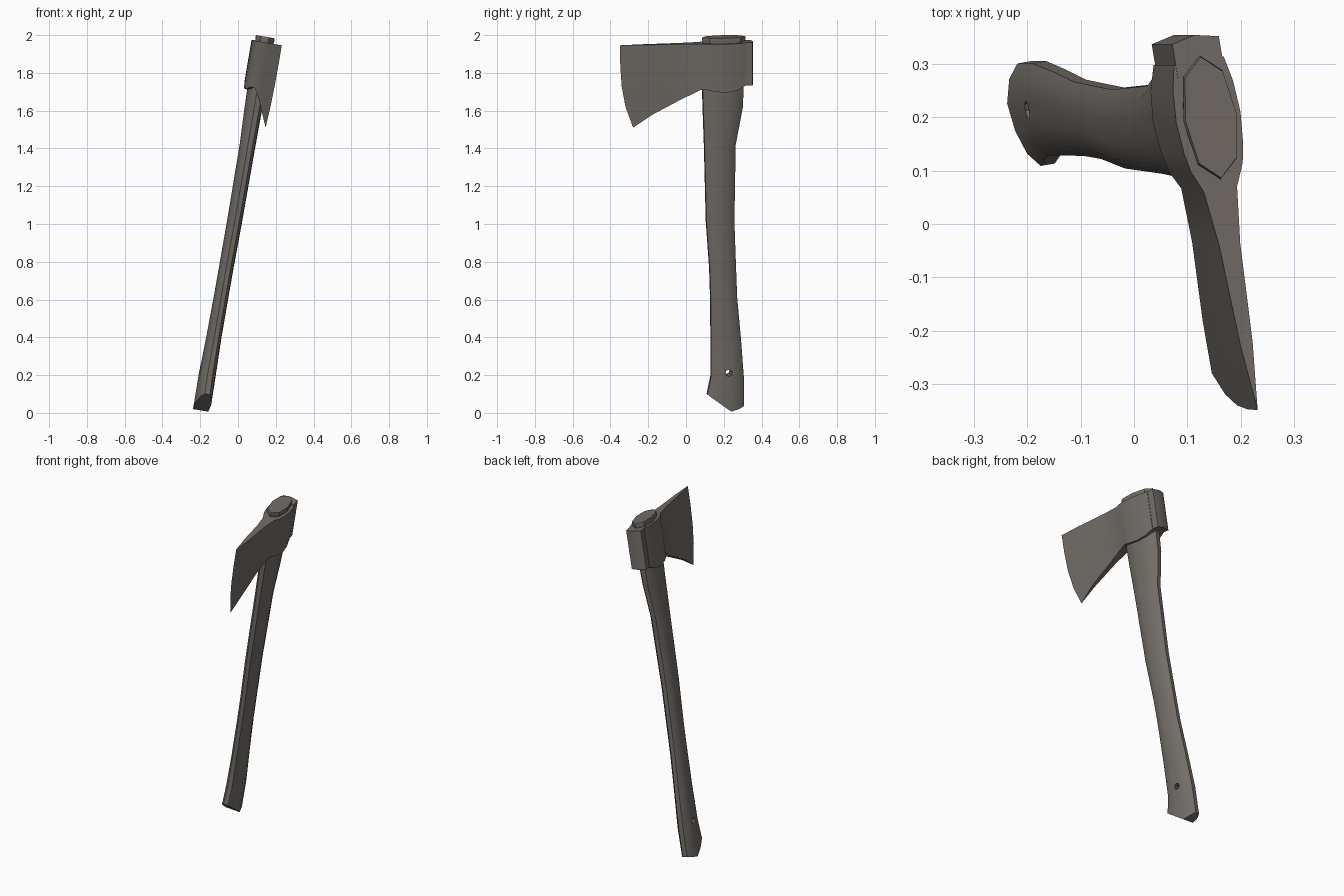
import bpy, bmesh, math
from mathutils import Matrix, Vector

if "Cube" in bpy.data.objects:
    bpy.data.objects.remove(bpy.data.objects["Cube"])

# The whole axe leans sideways and is turned slightly about its own axis
POSE = (Matrix.Translation((-0.194, 0.2, 0)) @ Matrix.Rotation(math.radians(9.65), 4, 'Y')
        @ Matrix.Rotation(math.radians(9.7), 4, 'Z'))

mat = bpy.data.materials.new("grey_brown")
mat.diffuse_color = (0.17, 0.152, 0.135, 1)
mat.use_nodes = True
mat.node_tree.nodes["Principled BSDF"].inputs["Base Color"].default_value = mat.diffuse_color


def loft(name, rings, cap_end=True):
    """Skin a list of rings, closing the ends with strips between opposite points."""
    bm = bmesh.new()
    rows = [[bm.verts.new(p) for p in r] for r in rings]
    n = len(rings[0])
    for a, b in zip(rows, rows[1:]):
        for k in range(n):
            m = (k + 1) % n
            bm.faces.new((a[k], a[m], b[m], b[k]))
    for r in [rows[0]] + ([rows[-1]] if cap_end else []):
        for k in range(n // 2 - 1):
            bm.faces.new((r[k], r[k + 1], r[n - 2 - k], r[n - 1 - k]))
    bmesh.ops.remove_doubles(bm, verts=bm.verts[:], dist=1e-5)
    bmesh.ops.recalc_face_normals(bm, faces=bm.faces[:])
    bm.transform(POSE)
    me = bpy.data.meshes.new(name)
    bm.to_mesh(me)
    bm.free()
    me.materials.append(mat)
    ob = bpy.data.objects.new(name, me)
    bpy.context.collection.objects.link(ob)
    return ob


def oval(z, y0, y1, hx, n=12, shift=0.5):
    """Rounded ring between y0 and y1; z is a height or a function of y."""
    out = []
    for k in range(n):
        a = 2 * math.pi * (k + shift) / n
        s = math.sin(a)
        x = hx * math.copysign(abs(s) ** 0.85, s)
        y = (y0 + y1) / 2 - (y1 - y0) / 2 * math.cos(a) / math.cos(math.pi * shift / n * 2)
        out.append(Vector((x, y, z(y) if callable(z) else z)))
    return out


def butt(y):
    """Angled end of the handle."""
    if y < 0.04:
        return 0.008 + 0.095 * (0.04 - y) / 0.13
    return 0.008 + 0.027 * (y - 0.04) / 0.065


# Handle
sections = [(butt, -.09, .105, .043), (.2, -.07, .105, .043), (.4, -.07, .09, .038),
            (.62, -.072, .07, .037), (.78, -.077, .064, .037), (1.03, -.095, .055, .038),
            (1.44, -.105, .062, .040), (1.64, -.112, .10, .044), (1.76, -.115, .105, .047),
            (1.97, -.11, .11, .047)]
handle = loft("handle", [oval(*s) for s in sections])

# Lanyard hole through the handle
hole = [[Vector((x, .02 + .018 * math.cos(k * math.pi / 4), .22 + .018 * math.sin(k * math.pi / 4)))
         for k in range(8)] for x in (-.1, .1)]
cutter = loft("hole_cutter", hole)
cutter.hide_render = True
mod = handle.modifiers.new("hole", 'BOOLEAN')
mod.operation = 'DIFFERENCE'
mod.solver = 'EXACT'
mod.object = cutter
bpy.context.view_layer.objects.active = handle
bpy.ops.object.modifier_apply(modifier=mod.name)
bpy.data.objects.remove(cutter)

# Flared eight-sided handle top showing above the head
top = loft("handle_top", [oval(z, -r, r, w, 8, 0) for z, r, w in
                          ((1.97, .104, .045), (2.008, .118, .051), (2.02, .115, .049))])

# Axe head: eye collar narrowing into the blade
# (top y, bottom y, half width, bottom z)
stations = [(.108, .108, .048, 1.762), (.06, .06, .058, 1.738), (0, 0, .062, 1.729),
            (-.06, -.06, .057, 1.736), (-.095, -.095, .050, 1.745), (-.137, -.13, .032, 1.743),
            (-.243, -.235, .020, 1.692), (-.43, -.386, .012, 1.614), (-.557, -.487, 0, 1.546)]
ROWS = 5
rings = []
for yt, yb, hw, zb in stations:
    side = []
    for j in range(ROWS):
        t = j / (ROWS - 1)
        side.append((hw, yt + (yb - yt) * t ** 3, 1.99 + (zb - 1.99) * t))
    rings.append([Vector(p) for p in side] + [Vector((-x, y, z)) for x, y, z in reversed(side)])
head = loft("axe_head", rings, cap_end=False)

# Poll: block on the back of the head with a slightly peaked face
outline = [(-.045, .08), (-.045, .147), (0, .157), (.045, .147), (.045, .08), (0, .08)]
poll = loft("poll", [[Vector((x, y, z)) for x, y in outline] for z in (1.762, 1.992)])

# Smooth rounded parts, keep hard edges
bpy.ops.object.select_all(action='DESELECT')
for ob in (handle, top, head, poll):
    ob.select_set(True)
bpy.context.view_layer.objects.active = handle
bpy.ops.object.shade_smooth_by_angle(angle=math.radians(30))
